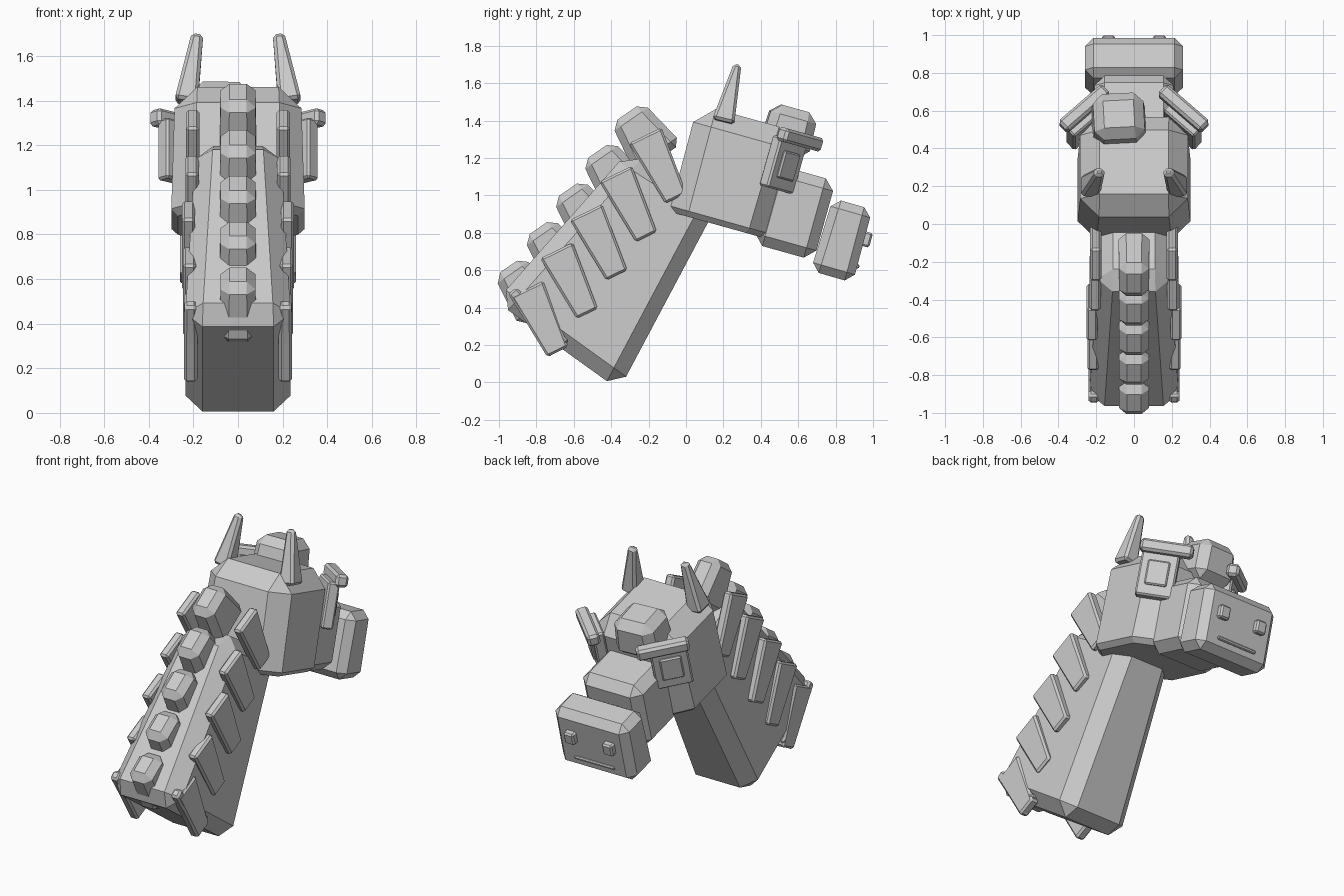
import bpy, bmesh, math
from mathutils import Matrix, Vector

if "Cube" in bpy.data.objects:
    bpy.data.objects.remove(bpy.data.objects["Cube"])

grey = bpy.data.materials.new("plain_grey")
grey.diffuse_color = (0.6, 0.6, 0.6, 1)
grey.use_nodes = True
grey.node_tree.nodes["Principled BSDF"].inputs["Base Color"].default_value = grey.diffuse_color
TILT = -15.6  # downward pitch shared by the head parts


def solid(name, corners, bevel, base_bevel=None):
    """Eight-cornered flat-shaded block (bottom ring, then top ring), chamfered."""
    bm = bmesh.new()
    v = [bm.verts.new(c) for c in corners]
    for f in ((3, 2, 1, 0), (4, 5, 6, 7), (0, 1, 5, 4),
              (1, 2, 6, 5), (2, 3, 7, 6), (3, 0, 4, 7)):
        bm.faces.new([v[i] for i in f])
    bmesh.ops.recalc_face_normals(bm, faces=bm.faces)
    bm.normal_update()
    bm.faces.ensure_lookup_table()
    low = bm.faces[0].normal.copy()
    if base_bevel is None:
        edges = list(bm.edges)
    else:  # the base rim gets its own, finer chamfer
        edges = [e for e in bm.edges if e not in bm.faces[0].edges[:]]
    bmesh.ops.bevel(bm, geom=edges, offset=bevel, segments=1,
                    affect='EDGES', clamp_overlap=True)
    if base_bevel is not None:
        bm.normal_update()
        base = max(bm.faces, key=lambda f: f.normal.dot(low))
        bmesh.ops.bevel(bm, geom=list(base.edges), offset=base_bevel, segments=1,
                        affect='EDGES', clamp_overlap=True)
    bmesh.ops.recalc_face_normals(bm, faces=bm.faces)
    me = bpy.data.meshes.new(name)
    bm.to_mesh(me)
    bm.free()
    me.materials.append(grey)
    ob = bpy.data.objects.new(name, me)
    bpy.context.collection.objects.link(ob)
    return ob


def block(name, loc, size, pitch=0, yaw=0, roll=0, top=(1, 1), bevel=0.01,
          offset=(0, 0, 0), base_bevel=None):
    """Tapered block; top scales the upper end, offset is in the block's own axes."""
    rot = (Matrix.Rotation(math.radians(pitch), 3, 'X')
           @ Matrix.Rotation(math.radians(roll), 3, 'Y')
           @ Matrix.Rotation(math.radians(yaw), 3, 'Z'))
    ring = ((-1, -1), (1, -1), (1, 1), (-1, 1))
    pts = []
    for h, (kx, ky) in ((-1, (1, 1)), (1, top)):
        for a, b in ring:
            p = Vector((a * kx * size[0], b * ky * size[1], h * size[2])) / 2
            pts.append(Vector(loc) + rot @ (p + Vector(offset)))
    return solid(name, pts, bevel, base_bevel)


# neck: leaning, tapering block
neck = []
for hw, back, front in ((0.24, (-1.016, 0.433), (-0.358, -0.04)),
                        (0.19, (-0.305, 1.24), (0.163, 0.94))):
    neck += [(-hw, *back), (hw, *back), (hw, *front), (-hw, *front)]
solid("neck", neck, 0.08)

# head, snout and muzzle
block("head", (0, 0.249, 1.128), (0.6, 0.535, 0.595), TILT, top=(0.94, 1.03),
      bevel=0.1, base_bevel=0.03)
block("snout", (0, 0.578, 0.91), (0.42, 0.34, 0.44), TILT, bevel=0.055)
block("muzzle", (0, 0.835, 0.76), (0.52, 0.235, 0.405), -16, top=(1, 0.93), bevel=0.045)
block("mouth", (0, 0.912, 0.622), (0.28, 0.03, 0.022), TILT, bevel=0.006)

# forelock, set off to one side
block("forelock", (-0.08, 0.55, 1.345), (0.29, 0.27, 0.25), TILT, yaw=3,
      top=(0.9, 0.92), bevel=0.05)

# crest: row of wedge tufts down the back of the neck
for i in range(5):
    k = 1 - 0.02 * i
    block(f"mane_tuft_{i + 1}", (0, -0.23 - 0.158 * i, 1.317 - 0.205 * i),
          (0.165, 0.30 * k, 0.30), 34.8, top=(0.95, 0.68), bevel=0.04)

panel_x = (0.203, 0.206, 0.222, 0.217, 0.212)
for s, side in ((-1, "left"), (1, "right")):
    # flat mane locks lying along each side of the neck
    for i, x in enumerate(panel_x):
        block(f"mane_lock_{i + 1}_{side}",
              (s * x, -0.136 - 0.158 * i, 1.152 - 0.205 * i),
              (0.06, 0.125, 0.375), 26, top=(1, 1.55), bevel=0.012)
    block(f"mane_end_lock_{side}", (s * 0.213, -0.805, 0.334), (0.055, 0.14, 0.40),
          38.5, top=(1, 0.4), bevel=0.012)
    # ears
    block(f"ear_{side}", (s * 0.207, 0.237, 1.545), (0.105, 0.12, 0.32), -14,
          roll=-s * 9, top=(0.5, 0.35), bevel=0.015)
    # eyes on the front corners of the head, with brow bars above
    eye = dict(loc=(s * 0.258, 0.52, 1.165), pitch=TILT, yaw=-s * 42)
    block(f"eye_{side}", size=(0.22, 0.07, 0.28), bevel=0.01, **eye)
    block(f"pupil_{side}", size=(0.13, 0.03, 0.15), bevel=0.008,
          offset=(0, 0.035, 0), **eye)
    block(f"brow_{side}", (s * 0.263, 0.61, 1.30), (0.31, 0.075, 0.075), TILT,
          yaw=-s * 42, bevel=0.015)
    # nostrils
    block(f"nostril_{side}", (s * 0.135, 0.965, 0.765), (0.07, 0.05, 0.08), TILT,
          bevel=0.01)
